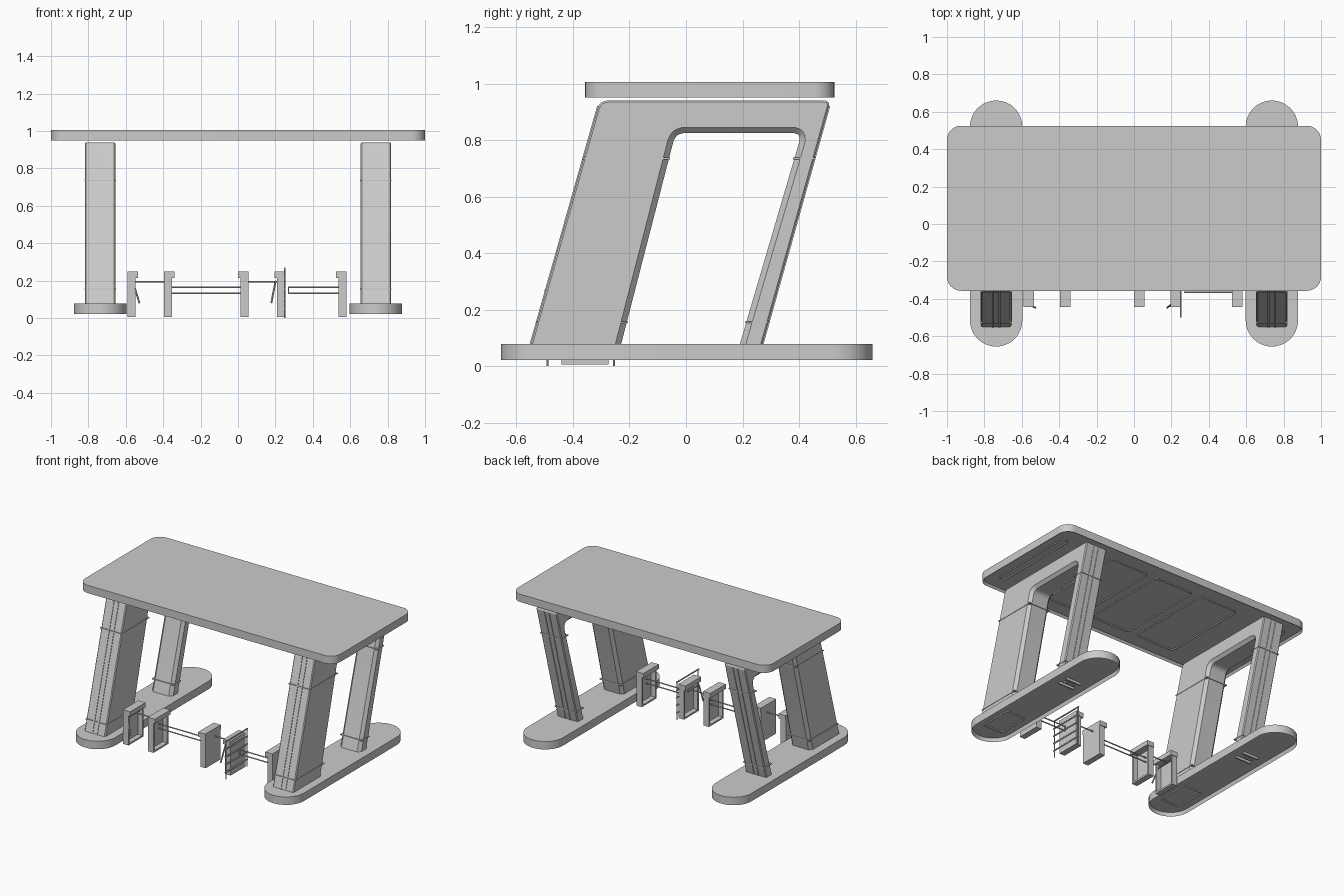
import bpy, bmesh, math
from mathutils import Vector

cube = bpy.data.objects.get("Cube")
if cube:
    bpy.data.objects.remove(cube, do_unlink=True)

grey = bpy.data.materials.new("light grey")
grey.use_nodes = True
grey.diffuse_color = (0.6, 0.6, 0.6, 1)
grey.node_tree.nodes["Principled BSDF"].inputs["Base Color"].default_value = (0.6, 0.6, 0.6, 1)


def finish(name, bm):
    bmesh.ops.recalc_face_normals(bm, faces=bm.faces[:])
    mesh = bpy.data.meshes.new(name)
    bm.to_mesh(mesh)
    bm.free()
    mesh.materials.append(grey)
    obj = bpy.data.objects.new(name, mesh)
    bpy.context.collection.objects.link(obj)
    bpy.ops.object.select_all(action='DESELECT')
    obj.select_set(True)
    bpy.context.view_layer.objects.active = obj
    bpy.ops.object.shade_smooth_by_angle(angle=math.radians(35))
    return obj


def add_box(bm, x0, x1, y0, y1, z0, z1):
    made = bmesh.ops.create_cube(bm, size=1)["verts"]
    for v in made:
        v.co = Vector(((x0 + x1) / 2 + v.co.x * (x1 - x0),
                       (y0 + y1) / 2 + v.co.y * (y1 - y0),
                       (z0 + z1) / 2 + v.co.z * (z1 - z0)))


def add_rod(bm, a, b, r=0.004):
    a, b = Vector(a), Vector(b)
    made = bmesh.ops.create_cone(bm, cap_ends=True, segments=10, radius1=r,
                                 radius2=r, depth=(b - a).length)["verts"]
    turn = (b - a).to_track_quat('Z', 'Y')
    for v in made:
        v.co = turn @ v.co + (a + b) / 2


def rounded_rect(x0, x1, y0, y1, r, steps=8):
    pts = []
    corners = ((x1 - r, y1 - r), (x0 + r, y1 - r), (x0 + r, y0 + r), (x1 - r, y0 + r))
    for i, (cx, cy) in enumerate(corners):
        for k in range(steps + 1):
            a = math.pi / 2 * (i + k / steps)
            p = (cx + r * math.cos(a), cy + r * math.sin(a))
            if not pts or math.dist(p, pts[-1]) > 1e-4:
                pts.append(p)
    if math.dist(pts[0], pts[-1]) < 1e-4:
        pts.pop()
    return pts


def tray(name, outline, z0, z1, rim, depth):
    """Slab whose underside is recessed inside a narrow rim."""
    bm = bmesh.new()
    bottom = bm.faces.new([bm.verts.new((x, y, z0)) for x, y in outline])
    top = bmesh.ops.extrude_face_region(bm, geom=[bottom], use_keep_orig=True)["geom"]
    bmesh.ops.translate(bm, vec=(0, 0, z1 - z0),
                        verts=[g for g in top if isinstance(g, bmesh.types.BMVert)])
    bmesh.ops.recalc_face_normals(bm, faces=bm.faces[:])
    bmesh.ops.inset_individual(bm, faces=[bottom], thickness=rim)
    for v in bottom.verts:
        v.co.z += depth
    return finish(name, bm)


def prism(points, x0, x1):
    """Extrude a side profile of (y, z) points along x."""
    bm = bmesh.new()
    a = [bm.verts.new((x0, y, z)) for y, z in points]
    b = [bm.verts.new((x1, y, z)) for y, z in points]
    bm.faces.new(a)
    bm.faces.new(b)
    for i in range(len(a)):
        j = (i + 1) % len(a)
        bm.faces.new((a[i], a[j], b[j], b[i]))
    bmesh.ops.recalc_face_normals(bm, faces=bm.faces[:])
    return bm, a, b


def round_corner(prev, p, nxt, r, steps=6):
    prev, p, nxt = Vector(prev), Vector(p), Vector(nxt)
    s = p + (prev - p).normalized() * r
    e = p + (nxt - p).normalized() * r
    return [tuple(s * (1 - t) ** 2 + p * 2 * t * (1 - t) + e * t * t)
            for t in (k / steps for k in range(steps + 1))]


# Canopy top and the shallow panels on its underside
tray("canopy", rounded_rect(-1, 1, -0.357, 0.525, 0.075), 0.95, 1.005, 0.012, 0.015)
for i, (px, half) in enumerate(((-0.37, 0.15), (0, 0.15), (0.37, 0.15), (-0.9, 0.025), (0.9, 0.025))):
    tray(f"ceiling_panel_{i + 1}", rounded_rect(px - half, px + half, -0.24, 0.4, 0.02),
         0.957, 0.966, 0.006, 0.006)

# Slanted portal frames on rounded feet
BASE, TOP, HALF = 0.076, 0.94, 0.081
outer = [(-0.55, BASE), (-0.305, TOP), (0.512, TOP), (0.27, BASE)]
inner = [(0.19, BASE), (0.41, 0.825), (-0.037, 0.825), (-0.23, BASE)]
outer_pts = ([outer[0]] + round_corner(*outer[0:3], 0.03)
             + round_corner(*outer[1:4], 0.025) + [outer[3]])
inner_pts = ([inner[0]] + round_corner(*inner[0:3], 0.035)
             + round_corner(*inner[1:4], 0.035) + [inner[3]])


def along(line, z):
    (y0, z0), (y1, z1) = line
    return y0 + (y1 - y0) * (z - z0) / (z1 - z0)


for side, cx in (("right", -0.737), ("left", 0.737)):
    tray(f"{side}_foot", rounded_rect(cx - 0.14, cx + 0.14, -0.655, 0.66, 0.1399, 12),
         0.022, 0.078, 0.008, 0.025)
    tray(f"{side}_foot_hatch", rounded_rect(cx - 0.075, cx + 0.075, -0.52, -0.29, 0.015),
         0.038, 0.047, 0.006, 0.006)
    bm = bmesh.new()
    add_box(bm, cx - 0.06, cx + 0.06, 0.2, 0.21, 0.03, 0.048)
    add_box(bm, cx - 0.06, cx + 0.06, 0.27, 0.28, 0.03, 0.048)
    add_rod(bm, (cx - 0.04, 0.24, 0.035), (cx + 0.04, 0.24, 0.035), 0.008)
    finish(f"{side}_foot_socket", bm)

    # Portal with wide chamfers in the opening and narrow ones outside
    bm, a, b = prism(outer_pts + inner_pts, cx - HALF, cx + HALF)
    n = len(outer_pts)
    outer_v, inner_v = [set(a[:n] + b[:n]), set(a[n:] + b[n:])]
    rims = [[e for e in bm.edges if abs(e.verts[0].co.x - e.verts[1].co.x) < 1e-5
             and all(v in group for v in e.verts)] for group in (inner_v, outer_v)]
    for edges, width in zip(rims, (0.02, 0.006)):
        bmesh.ops.bevel(bm, geom=[e for e in edges if e.is_valid], offset=width,
                        segments=1, affect='EDGES')
    finish(f"{side}_portal", bm)

    # Twin rails up the front and back faces
    for end, line, out in (("front", outer[0:2], -0.004), ("back", outer[3:1:-1], 0.004)):
        for k, off in enumerate((-0.018, 0.018)):
            z1 = TOP - 0.02
            y0, y1 = along(line, BASE), along(line, z1)
            bm, _, _ = prism([(y0 - out, BASE), (y1 - out, z1), (y1 + out, z1), (y0 + out, BASE)],
                             cx + off - 0.005, cx + off + 0.005)
            finish(f"{side}_{end}_rail_{k + 1}", bm)

    # Thin bands around the legs
    for k, z in enumerate((0.155, 0.735)):
        bm = bmesh.new()
        for lo, hi in ((outer[0:2], inner[3:1:-1]), (inner[0:2], outer[3:1:-1])):
            add_box(bm, cx - HALF - 0.003, cx + HALF + 0.003,
                    along(lo, z) - 0.004, along(hi, z) + 0.004, z - 0.003, z + 0.003)
        finish(f"{side}_leg_bands_{k + 1}", bm)

# Low exercise stations: open shells facing the middle
Y0, Y1, T = -0.44, -0.275, 0.008
for i, (x, s) in enumerate(((-0.59, 1), (-0.395, 1), (0.055, -1), (0.25, -1), (0.58, -1))):
    bm = bmesh.new()

    def slab(d0, d1, y0, y1, z0, z1):
        add_box(bm, min(x + s * d0, x + s * d1), max(x + s * d0, x + s * d1), y0, y1, z0, z1)

    slab(0, T, Y0, Y1, 0.005, 0.245)
    slab(0, 0.042, Y0, Y0 + 0.012, 0.005, 0.22)
    slab(0, 0.042, Y1 - 0.012, Y1, 0.005, 0.22)
    slab(0, 0.042, Y0, Y1, 0.005, 0.017)
    slab(0, 0.056, Y0 - 0.004, Y1 + 0.004, 0.215, 0.248)
    finish(f"station_post_{i + 1}", bm)

# Bars joining the stations
bm = bmesh.new()
RY = -0.34
add_rod(bm, (-0.56, RY, 0.195), (-0.39, RY, 0.195))
add_rod(bm, (0.05, RY, 0.195), (0.22, RY, 0.195))
for z in (0.133, 0.165):
    add_rod(bm, (-0.39, RY, z), (0.05, RY, z))
    add_rod(bm, (0.27, -0.365, z), (0.575, -0.365, z))
add_rod(bm, (0.27, -0.365, 0.13), (0.27, -0.365, 0.168))
finish("connecting_bars", bm)

# Slanted handles
for name, x0, x1 in (("right_handle", -0.562, -0.527), ("left_handle", 0.2, 0.178)):
    bm = bmesh.new()
    add_rod(bm, (x0, -0.43, 0.195), (x1, -0.447, 0.08), 0.005)
    add_rod(bm, (x0, -0.43, 0.195), (x0, -0.3, 0.195), 0.005)
    finish(name, bm)

# Small ladder
bm = bmesh.new()
for y in (-0.49, -0.255):
    add_rod(bm, (0.25, y, 0), (0.25, y, 0.27))
for k in range(5):
    add_rod(bm, (0.25, -0.5, 0.05 + k * 0.054), (0.25, -0.25, 0.05 + k * 0.054), 0.005)
finish("ladder", bm)
